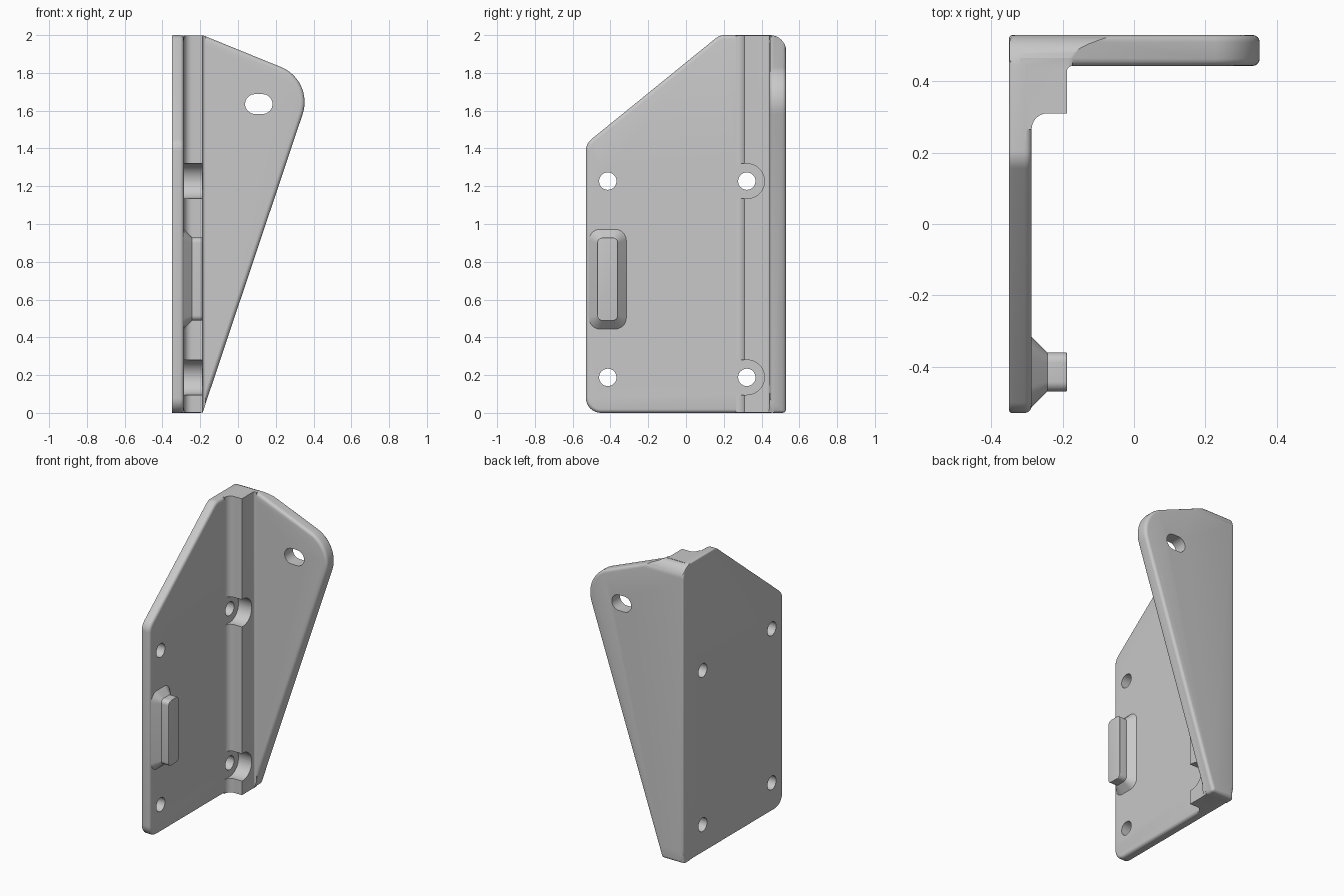
import bpy, bmesh, math
from mathutils import Vector

cube = bpy.data.objects.get("Cube")
if cube:
    bpy.data.objects.remove(cube, do_unlink=True)

grey = bpy.data.materials.new("plain grey")
grey.use_nodes = True
colour = (0.58, 0.58, 0.58, 1)
grey.diffuse_color = colour
grey.node_tree.nodes["Principled BSDF"].inputs["Base Color"].default_value = colour

AXES = {"x": lambda a, b, h: (h, a, b),
        "y": lambda a, b, h: (a, h, b),
        "z": lambda a, b, h: (a, b, h)}


def rounded(corners, steps=8):
    """Outline from (a, b, radius) corners, with arcs where radius > 0."""
    out = []
    for i, (a, b, r) in enumerate(corners):
        p = Vector((a, b))
        if r == 0:
            out.append(p)
            continue
        u = (Vector(corners[i - 1][:2]) - p).normalized()
        v = (Vector(corners[(i + 1) % len(corners)][:2]) - p).normalized()
        half = u.angle(v) / 2
        centre = p + (u + v).normalized() * r / math.sin(half)
        start = p + u * r / math.tan(half) - centre
        end = p + v * r / math.tan(half) - centre
        sweep = start.angle(end)
        for k in range(steps + 1):
            t = k / steps
            out.append(centre + (start * math.sin((1 - t) * sweep)
                                 + end * math.sin(t * sweep)) / math.sin(sweep))
    return out


def rectangle(a, b, ha, hb, r):
    return rounded([(a - ha, b - hb, r), (a + ha, b - hb, r),
                    (a + ha, b + hb, r), (a - ha, b + hb, r)])


def loft(name, axis, rings, bevels=(0, 0)):
    """Solid through (height, outline) rings; bevels round the two end caps."""
    bm = bmesh.new()
    loops = [[bm.verts.new(AXES[axis](p.x, p.y, h)) for p in pts] for h, pts in rings]
    n = len(loops[0])
    for low, high in zip(loops, loops[1:]):
        for i in range(n):
            j = (i + 1) % n
            bm.faces.new((low[i], low[j], high[j], high[i]))
    caps = [bm.faces.new(loops[0][::-1]), bm.faces.new(loops[-1])]
    bmesh.ops.recalc_face_normals(bm, faces=bm.faces)
    rims = [list(c.edges) for c in caps]
    for rim, width in zip(rims, bevels):
        if width:
            bmesh.ops.bevel(bm, geom=rim, offset=width, segments=4,
                            profile=0.5, affect="EDGES")
    mesh = bpy.data.meshes.new(name)
    bm.to_mesh(mesh)
    bm.free()
    mesh.materials.append(grey)
    obj = bpy.data.objects.new(name, mesh)
    bpy.context.collection.objects.link(obj)
    return obj


def prism(name, axis, outline, low, high, bevels=(0, 0)):
    return loft(name, axis, [(low, outline), (high, outline)], bevels)


def combine(obj, other, operation):
    mod = obj.modifiers.new("combine", "BOOLEAN")
    mod.operation, mod.object, mod.solver = operation, other, "EXACT"
    bpy.context.view_layer.objects.active = obj
    bpy.ops.object.modifier_apply(modifier=mod.name)
    bpy.data.objects.remove(other, do_unlink=True)


def side_outline(back, inset):
    """Side silhouette with a sloping top front corner."""
    return rounded([(-0.53, inset, 0.08), (back, inset, 0.085),
                    (back, 2 - inset, 0.085), (0.178, 2 - inset, 0.08),
                    (-0.53, 1.425, 0.08)])


# Side plate, a hair inside the rear panel so that no faces coincide
bracket = prism("mounting_bracket", "x", side_outline(0.5295, 0),
                -0.35, -0.287, (0.008, 0.02))

# Tapered rear panel, trimmed to the rounded side silhouette
panel_shape = rounded([(-0.349, 0, 0), (-0.188, 0, 0.02), (0.402, 1.76, 0.2),
                       (-0.188, 2, 0), (-0.349, 2, 0)], 12)
panel = prism("rear_panel", "y", panel_shape, 0.443, 0.53, (0.02, 0.02))
combine(panel, prism("side_trim", "x", side_outline(0.5305, 0.0005), -0.6, 0.6),
        "INTERSECT")

# Corner rib with concave fillets, trimmed to the panel taper
rib_shape = rounded([(-0.32, 0.265, 0), (-0.287, 0.265, 0), (-0.287, 0.31, 0.044),
                     (-0.188, 0.31, 0), (-0.188, 0.443, 0.015),
                     (-0.172, 0.443, 0), (-0.172, 0.465, 0), (-0.32, 0.465, 0)])
rib = prism("corner_rib", "z", rib_shape, 0.001, 1.999)
taper = rounded([(-1, -0.1, 0), (-0.1875, -0.1, 0), (-0.1875, 0, 0), (0.402, 1.76, 0),
                 (-0.1875, 2, 0), (-0.1875, 2.1, 0), (-1, 2.1, 0)])
combine(rib, prism("taper_trim", "y", taper, 0, 1), "INTERSECT")

# U-shaped screw head pockets in the rib
SCREW_HEIGHTS = (0.188, 1.227)
for z in SCREW_HEIGHTS:
    pocket = rounded([(0.1, z - 0.092, 0), (0.415, z - 0.092, 0.0919),
                      (0.415, z + 0.092, 0.0919), (0.1, z + 0.092, 0)], 12)
    combine(rib, prism("pocket_cutter", "x", pocket, -0.5, 0), "DIFFERENCE")

# Raised locating block on a chamfered foot
foot = rectangle(-0.415, 0.708, 0.1, 0.265, 0.06)
top = rectangle(-0.415, 0.708, 0.055, 0.22, 0.028)
block = loft("locating_block", "x",
             [(-0.315, foot), (-0.288, foot), (-0.243, top), (-0.188, top)], (0, 0.004))

for part in (panel, rib, block):
    combine(bracket, part, "UNION")

# Screw holes and panel slot
for y in (-0.414, 0.322):
    for z in SCREW_HEIGHTS:
        hole = rectangle(y, z, 0.046, 0.046, 0.0459)
        combine(bracket, prism("hole_cutter", "x", hole, -0.5, -0.2), "DIFFERENCE")
slot = rectangle(0.11, 1.635, 0.0725, 0.0525, 0.0524)
combine(bracket, prism("slot_cutter", "y", slot, 0.3, 0.7), "DIFFERENCE")

bpy.ops.object.select_all(action="DESELECT")
bracket.select_set(True)
bpy.context.view_layer.objects.active = bracket
bpy.ops.object.shade_smooth_by_angle(angle=math.radians(30))
